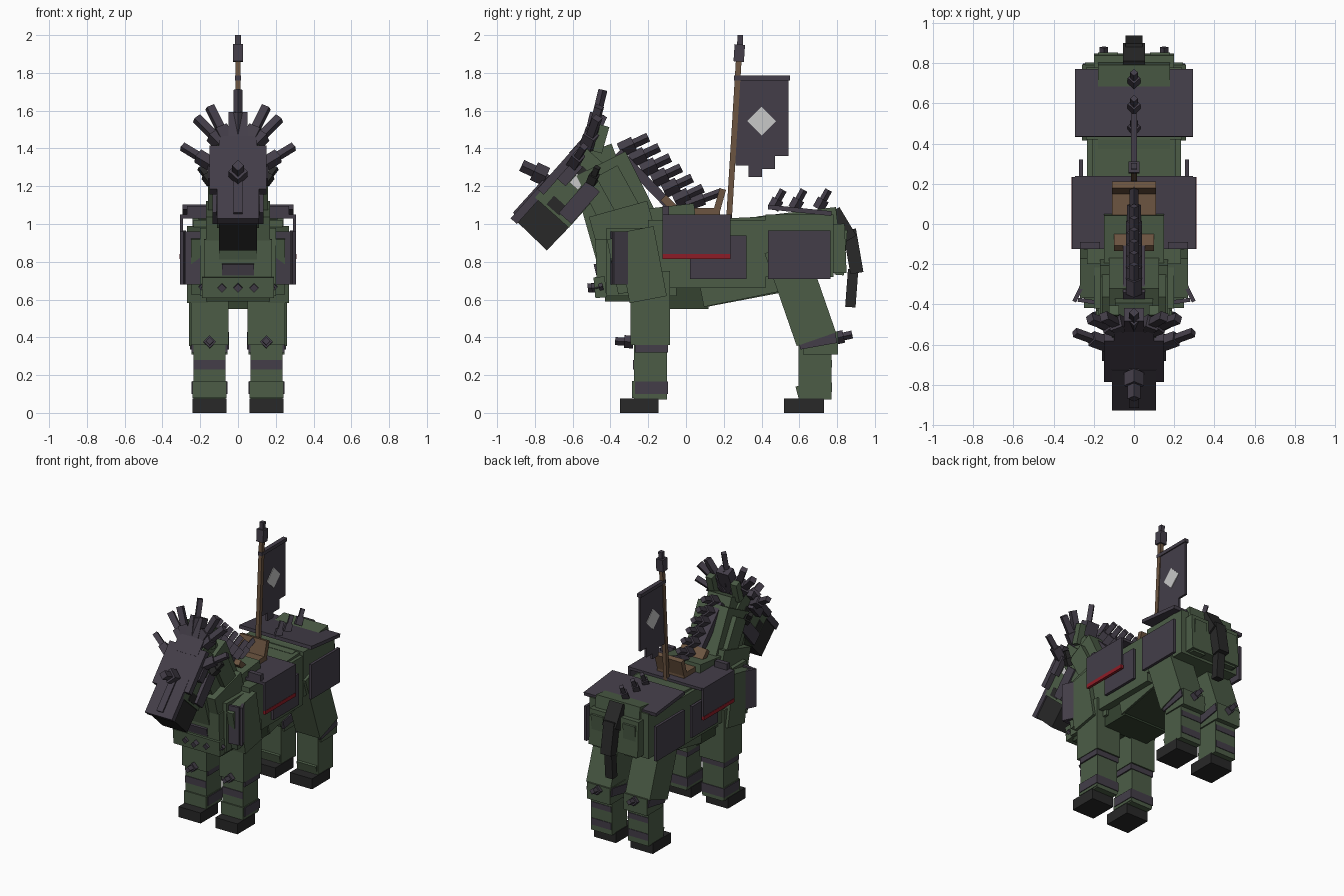
import bpy
from math import atan2, hypot, pi
from mathutils import Vector, Matrix

cube = bpy.data.objects.get("Cube")
if cube:
    bpy.data.objects.remove(cube, do_unlink=True)


def material(name, r, g, b):
    m = bpy.data.materials.new(name)
    m.use_nodes = True
    m.diffuse_color = (r, g, b, 1)
    m.node_tree.nodes["Principled BSDF"].inputs["Base Color"].default_value = (r, g, b, 1)
    return m


GREEN = material("moss green", .072, .108, .062)
DEEP = material("deep green", .035, .055, .03)
PLATE = material("violet grey armour", .057, .048, .066)
BLACK = material("charcoal", .021, .021, .021)
BROWN = material("saddle brown", .15, .09, .052)
RED = material("red trim", .27, .012, .02)
PALE = material("pale grey", .58, .58, .58)


def box(name, mat, centre, size, rot=None):
    """Box with a centre, full size and optional rotation matrix."""
    h = [s / 2 for s in size]
    pts = [Vector((x * h[0], y * h[1], z * h[2]))
           for x in (-1, 1) for y in (-1, 1) for z in (-1, 1)]
    if rot:
        pts = [rot @ p for p in pts]
    faces = [(0, 1, 3, 2), (4, 6, 7, 5), (0, 4, 5, 1), (2, 3, 7, 6), (0, 2, 6, 4), (1, 5, 7, 3)]
    mesh = bpy.data.meshes.new(name)
    mesh.from_pydata(pts, [], faces)
    mesh.materials.append(mat)
    ob = bpy.data.objects.new(name, mesh)
    ob.location = centre
    bpy.context.collection.objects.link(ob)
    return ob


def block(name, mat, x, y, z):
    """Upright box given by its ranges along each axis."""
    return box(name, mat, [sum(r) / 2 for r in (x, y, z)], [r[1] - r[0] for r in (x, y, z)])


def beam(name, mat, a, b, width, thick, x=0):
    """Box along a line in the side plane, from (y, z) to (y, z)."""
    dy, dz = b[0] - a[0], b[1] - a[1]
    rot = Matrix.Rotation(atan2(dz, dy), 3, 'X')
    return box(name, mat, (x, (a[0] + b[0]) / 2, (a[1] + b[1]) / 2), (width, hypot(dy, dz), thick), rot)


def spike(name, a, b, w=.03, mat=PLATE):
    """Stepped square spike between two points, with a thicker collar."""
    a, b = Vector(a), Vector(b)
    d = b - a
    rot = d.to_track_quat('Z', 'Y').to_matrix() @ Matrix.Rotation(pi / 4, 3, 'Z')
    box(name, mat, (a + b) / 2, (w, w, d.length), rot)
    box(name + "_collar", mat, a + d * .25, (w * 1.6, w * 1.6, d.length * .5), rot)


# Barrel, chest, belly and rump
block("barrel", GREEN, (-.235, .235), (-.2, .42), (.66, 1.02))
block("chest", GREEN, (-.2, .2), (-.42, -.05), (.62, .98))
beam("breast", GREEN, (-.43, .92), (-.42, .62), .36, .1)
beam("withers", GREEN, (-.3, 1.0), (.05, 1.04), .3, .14)
beam("back", GREEN, (.1, .96), (.55, .98), .42, .13)
beam("rear_belly", GREEN, (.08, .635), (.55, .73), .38, .15)
beam("rear_belly_underside", DEEP, (.1, .585), (.52, .665), .36, .05)
block("front_belly", DEEP, (-.18, .18), (-.1, .12), (.55, .68))
block("breastbone", DEEP, (-.17, .17), (-.43, -.1), (.59, .65))
block("rump", GREEN, (-.24, .24), (.42, .78), (.72, 1.05))
beam("croup", GREEN, (.38, .98), (.8, 1.03), .36, .12)
beam("haunch_back", GREEN, (.79, 1.0), (.8, .74), .4, .1)
for s in (-1, 1):
    beam("tail_side_tuft", GREEN, (.83, .97), (.81, .73), .1, .05, s * .13)

# Legs, bands and hooves
for s, side in ((1, "left"), (-1, "right")):
    x = s * .15
    beam(side + "_shoulder", GREEN, (-.27, .97), (-.2, .6), .11, .2, s * .215)
    beam(side + "_shoulder_front", GREEN, (-.36, .93), (-.3, .64), .1, .12, s * .2)
    block(side + "_front_upper_leg", GREEN, (x - .1, x + .1), (-.295, -.085), (.36, .75))
    block(side + "_front_lower_leg", GREEN, (x - .085, x + .085), (-.275, -.1), (.07, .38))
    block(side + "_front_fetlock", GREEN, (x - .09, x + .09), (-.285, -.1), (.08, .17))
    block(side + "_front_hoof", BLACK, (x - .09, x + .09), (-.35, -.145), (0, .077))
    for z in ((.32, .365), (.1, .165)):
        block(side + "_front_leg_band", PLATE, (x - .095, x + .095), (-.27, -.095), z)
    block(side + "_front_shin_band", PLATE, (x - .085, x + .085), (-.28, -.27), (.23, .28))
    spike(side + "_knee_spike", (x, -.28, .375), (x, -.375, .38))

    beam(side + "_thigh", GREEN, (.52, .88), (.69, .39), .2, .22, s * .16)
    block(side + "_hind_lower_leg", GREEN, (x - .085, x + .085), (.595, .77), (.07, .38))
    block(side + "_hock", GREEN, (x - .095, x + .095), (.62, .805), (.31, .43))
    beam(side + "_hock_band", PLATE, (.6, .365), (.795, .4), .206, .06, x)
    beam(side + "_hind_fetlock", GREEN, (.59, .1), (.74, .14), .16, .08, x)
    for z in ((.24, .28), (.11, .16)):
        block(side + "_hind_back_band", PLATE, (x - .08, x + .08), (.766, .774), z)
    block(side + "_hind_hoof", BLACK, (x - .09, x + .09), (.52, .73), (0, .077))
    spike(side + "_hock_spike", (x, .79, .395), (x, .88, .415))

# Neck and mane
beam("neck_base", GREEN, (-.26, .72), (-.36, 1.08), .34, .32)
beam("neck", GREEN, (-.24, .9), (-.45, 1.32), .25, .29)
beam("neck_throat", GREEN, (-.4, .8), (-.5, 1.15), .2, .14)
for s in (-1, 1):
    beam("neck_side_plate", GREEN, (-.2, .88), (-.42, 1.28), .05, .13, s * .135)
beam("mane_crest", PLATE, (-.36, 1.38), (-.08, 1.09), .11, .05)
for i in range(6):
    y, z = -.35 + .058 * i, 1.39 - .054 * i
    spike("mane_spike", (0, y, z), (0, y + .15, z + .07), .035)
spike("withers_spike", (0, .0, 1.1), (0, .19, 1.17), .03)

# Head
slope = Vector((.36, .4)).normalized()
beam("head", GREEN, (-.71, 1.06), (-.46, 1.34), .22, .24)
beam("poll", GREEN, (-.53, 1.3), (-.37, 1.36), .19, .14)
beam("muzzle", BLACK, (-.825, .945), (-.70, 1.075), .2, .245)
beam("nose_plate", PLATE, (-.912, 1.015), (-.71, 1.24), .22, .045)
beam("brow_plate", PLATE, (-.77, 1.17), (-.565, 1.4), .3, .045)
beam("nose_ridge", PLATE, (-.905, 1.05), (-.72, 1.255), .05, .03)
beam("forehead_plate", PLATE, (-.6, 1.36), (-.52, 1.45), .2, .05)
for s in (-1, 1):
    beam("cheek_plate", PLATE, (-.64, 1.03), (-.49, 1.2), .03, .09, s * .12)
    beam("temple_plate", PLATE, (-.66, 1.22), (-.57, 1.32), .04, .06, s * .14)
    beam("eye", PALE, (-.595, 1.2), (-.555, 1.245), .008, .06, s * .114)
    beam("eye_patch", BLACK, (-.565, 1.235), (-.52, 1.28), .007, .08, s * .114)
    beam("muzzle_patch", BLACK, (-.705, 1.075), (-.665, 1.12), .007, .09, s * .111)
    beam("ear", GREEN, (-.47, 1.38), (-.43, 1.52), .05, .05, s * .1)
    # Fan of spikes around the crown
    spike("inner_crown_spike", (s * .04, -.52, 1.4), (s * .15, -.46, 1.62), .042)
    spike("outer_crown_spike", (s * .05, -.53, 1.39), (s * .22, -.47, 1.56), .042)
    spike("brow_spike", (s * .13, -.6, 1.31), (s * .295, -.54, 1.41), .035)
    spike("jaw_spike", (s * .14, -.5, 1.22), (s * .2, -.47, 1.3), .03, BLACK)
beam("crown_plate", PLATE, (-.53, 1.4), (-.45, 1.58), .1, .07)
spike("top_crown_spike", (0, -.5, 1.46), (0, -.44, 1.71), .034)
spike("forehead_horn", (0, -.74, 1.25), (0, -.87, 1.31), .045)

# Chest armour
beam("collar_plate", PLATE, (-.475, .79), (-.46, .73), .17, .03)
beam("breast_band", GREEN, (-.46, .72), (-.45, .61), .38, .06)
for i in range(-2, 3):
    spike("breast_spike", (i * .085, -.44, .67), (i * .085, -.52 + abs(i) * .02, .66), .034)
for s in (-1, 1):
    box("shoulder_plate", PLATE, (s * .27, -.33, .82), (.02, .125, .28), Matrix.Rotation(s * .45, 3, 'Z'))
    box("front_shoulder_plate", PLATE, (s * .225, -.385, .82), (.11, .02, .28), Matrix.Rotation(s * .15, 3, 'Z'))

# Saddle cloth, side plates and rump armour
block("saddle_cloth", PLATE, (-.295, .295), (-.125, .24), (1.03, 1.05))
beam("rump_plate", PLATE, (.435, 1.09), (.77, 1.055), .59, .025)
for s in (-1, 1):
    block("cloth_flap", PLATE, (s * .3 - .008, s * .3 + .008), (-.125, .235), (.84, 1.05))
    block("cloth_trim", RED, (s * .3 - .01, s * .3 + .01), (-.125, .235), (.815, .842))
    block("flank_plate", PLATE, (s * .265 - .01, s * .265 + .01), (.02, .32), (.71, .94))
    block("haunch_plate", PLATE, (s * .285 - .01, s * .285 + .01), (.435, .765), (.71, .965))
    block("cloth_front_roll", PLATE, (s * .22 - .05, s * .22 + .05), (-.125, -.09), (1.04, 1.095))
for y in (.46, .57, .7):
    spike("rump_spike", (0, y, 1.08), (0, y + .055, 1.18), .028)

# Saddle
block("saddle_seat", BROWN, (-.11, .11), (-.09, .18), (1.05, 1.085))
beam("saddle_pommel", BROWN, (-.05, 1.07), (-.12, 1.14), .2, .04)
beam("saddle_cantle", BROWN, (.16, 1.06), (.195, 1.185), .22, .035)

# Tail
beam("tail_root", BLACK, (.78, 1.07), (.87, .92), .11, .075)
beam("tail_middle", BLACK, (.865, .97), (.905, .74), .085, .07)
beam("tail_tip", BLACK, (.885, .76), (.87, .56), .06, .055)

# Banner pole and banner
beam("pole", BROWN, (.228, 1.03), (.28, 1.88), .028, .03)
beam("pole_collar", PLATE, (.279, 1.86), (.285, 1.95), .055, .055)
beam("pole_tip", PLATE, (.285, 1.94), (.288, 2.0), .03, .03)
block("banner_crossbar", PLATE, (-.016, .016), (.255, .55), (1.76, 1.785))
for i, low in enumerate((1.31, 1.25, 1.29, 1.36)):
    block("banner_strip", PLATE, (-.008, .008), (.262 + i * .07, .332 + i * .07), (low, 1.77))
box("banner_diamond", PALE, (0, .4, 1.545), (.024, .108, .108), Matrix.Rotation(pi / 4, 3, 'X'))
